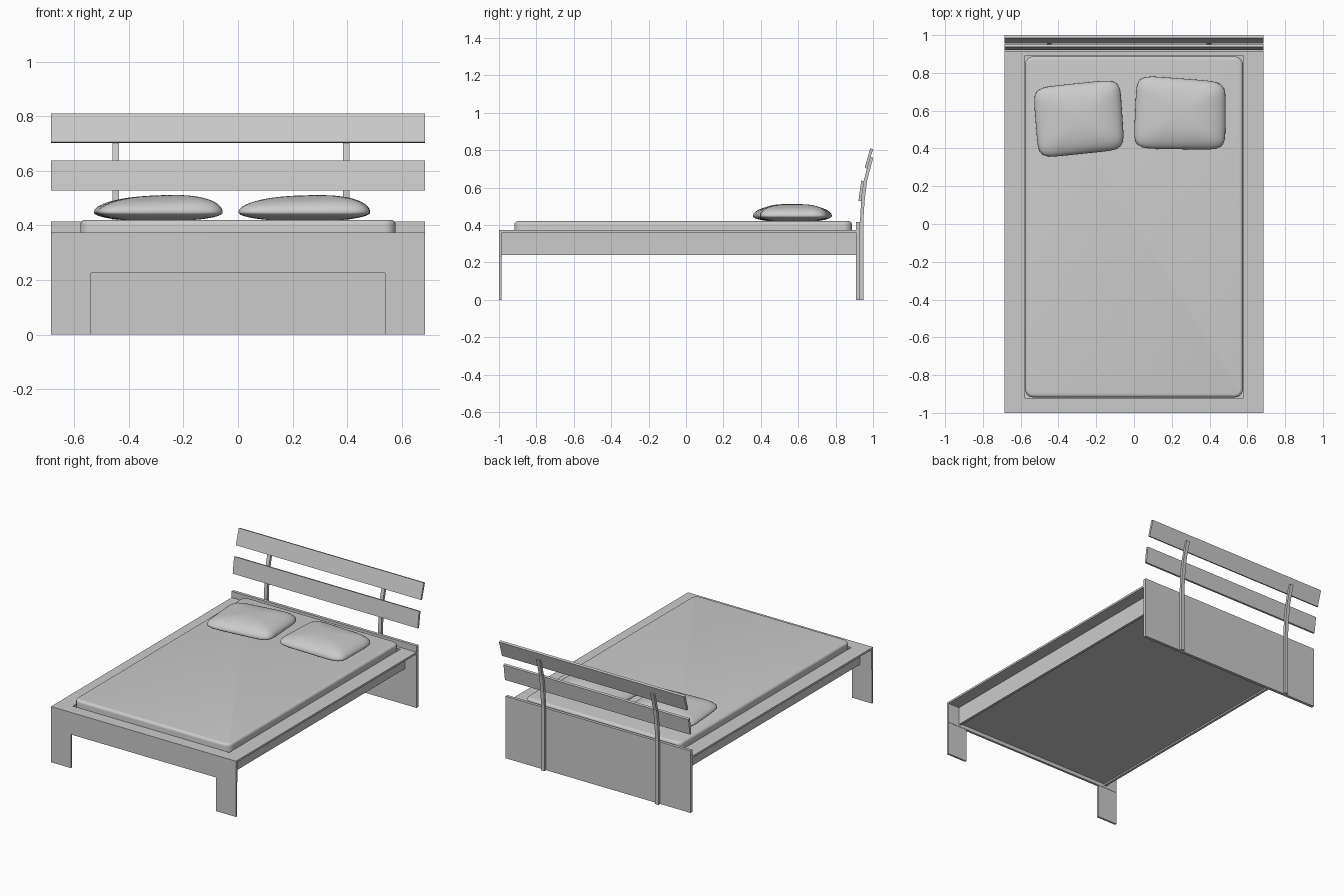
import bpy
import bmesh
import math
from mathutils import Vector

if "Cube" in bpy.data.objects:
    bpy.data.objects.remove(bpy.data.objects["Cube"], do_unlink=True)

GREY = (0.6, 0.6, 0.6, 1.0)
grey = bpy.data.materials.new("plain_grey")
grey.use_nodes = True
grey.diffuse_color = GREY
grey.node_tree.nodes["Principled BSDF"].inputs["Base Color"].default_value = GREY


def finish(name, bm, smooth=False):
    """Turn a bmesh into a named object."""
    bmesh.ops.recalc_face_normals(bm, faces=bm.faces[:])
    mesh = bpy.data.meshes.new(name)
    bm.to_mesh(mesh)
    bm.free()
    mesh.materials.append(grey)
    obj = bpy.data.objects.new(name, mesh)
    bpy.context.collection.objects.link(obj)
    if smooth:
        bpy.ops.object.select_all(action='DESELECT')
        obj.select_set(True)
        bpy.context.view_layer.objects.active = obj
        bpy.ops.object.shade_smooth_by_angle(angle=math.radians(50))
    return obj


def box_mesh(x, y, z):
    """Box bmesh from (low, high) ranges."""
    bm = bmesh.new()
    bmesh.ops.create_cube(bm, size=1)
    for v in bm.verts:
        v.co = Vector([(a + b) / 2 + c * (b - a) for (a, b), c in zip((x, y, z), v.co)])
    return bm


def box(name, x, y, z):
    return finish(name, box_mesh(x, y, z))


def extrude_x(name, profile, x0, x1):
    """Extrude a closed (y, z) profile along x."""
    bm = bmesh.new()
    face = bm.faces.new([bm.verts.new((x0, y, z)) for y, z in profile])
    ext = bmesh.ops.extrude_face_region(bm, geom=[face])
    moved = [g for g in ext["geom"] if isinstance(g, bmesh.types.BMVert)]
    bmesh.ops.translate(bm, verts=moved, vec=(x1 - x0, 0, 0))
    return finish(name, bm)


HALF = 0.685      # half width of the frame
FOOT, HEAD = -0.985, 0.91
DECK = (0.36, 0.373)

# Foot end: board and two flat legs
box("footboard", (-HALF, HALF), (-1, FOOT), (0.225, DECK[1]))
for side, s in (("left", 1), ("right", -1)):
    box(side + "_front_leg", sorted((s * 0.538, s * HALF)), (-1, FOOT - 0.002), (0, 0.225))
    # Overhanging ledge with the set-back rail below it
    box(side + "_ledge", sorted((s * 0.58, s * HALF)), (FOOT, HEAD), DECK)
    box(side + "_rail", sorted((s * 0.583, s * 0.6)), (FOOT, HEAD), (0.24, DECK[0]))

# Cross ledges and the base panel
box("foot_ledge", (-0.58, 0.58), (FOOT, -0.92), DECK)
box("head_ledge", (-0.58, 0.58), (0.89, HEAD), DECK)
box("base_panel", (-0.583, 0.583), (FOOT, HEAD), (0.25, 0.262))

# Head end: low panel, leaning slats and curved posts
box("headboard_panel", (-HALF, HALF), (HEAD, 0.93), (0, 0.415))
extrude_x("lower_slat", [(0.922, 0.528), (0.937, 0.527), (0.952, 0.633), (0.937, 0.637)], -HALF, HALF)
extrude_x("upper_slat", [(0.955, 0.706), (0.969, 0.701), (1.0, 0.805), (0.985, 0.81)], -HALF, HALF)
path = [(0.93, 0), (0.93, 0.42), (0.937, 0.53), (0.95, 0.635), (0.967, 0.70), (0.983, 0.76)]
post = path + [(y + 0.018, z) for y, z in reversed(path)]
for side, x in (("left", 0.397), ("right", -0.448)):
    extrude_x(side + "_post", post, x - 0.012, x + 0.012)

# Mattress: rounded corners, then a soft top rim
bm = box_mesh((-0.577, 0.577), (-0.918, 0.887), (0.262, 0.42))
upright = [e for e in bm.edges if abs(e.verts[0].co.z - e.verts[1].co.z) > 0.1]
bmesh.ops.bevel(bm, geom=upright, offset=0.045, segments=6, profile=0.5, affect='EDGES')
rim = [e for e in bm.edges if all(v.co.z > 0.41 for v in e.verts)]
bmesh.ops.bevel(bm, geom=rim, offset=0.018, segments=5, profile=0.5, affect='EDGES')
finish("mattress", bm, smooth=True)


def pillow(name, corners, lean):
    """Squared-off cushion filling four corners (back left, back right, front right, front left)."""
    a, b, c, d = [Vector(p) for p in corners]
    bm = bmesh.new()
    bmesh.ops.create_uvsphere(bm, u_segments=64, v_segments=32, radius=1)
    for v in bm.verts:
        x, y, z = v.co
        r = math.hypot(x, y)
        if r > 1e-5:
            k = r ** 0.8 / (abs(x) ** 7 + abs(y) ** 7) ** (1 / 7)
            x, y = x * k, y * k
        u, w = (x + 1) / 2, (y + 1) / 2
        p = (a * (1 - u) + b * u) * w + (d * (1 - u) + c * u) * (1 - w)
        # Flattened underside, fuller top that swells to one side
        h = z * 0.062 * (1 + lean * x) if z > 0 else z * 0.032
        v.co = (p.x, p.y, 0.448 + h)
    return finish(name, bm, smooth=True)


pillow("right_pillow", [(-0.535, 0.72), (-0.075, 0.768), (-0.05, 0.395), (-0.505, 0.348)], 0.15)
pillow("left_pillow", [(0.015, 0.788), (0.485, 0.752), (0.483, 0.392), (-0.003, 0.4)], 0.12)
